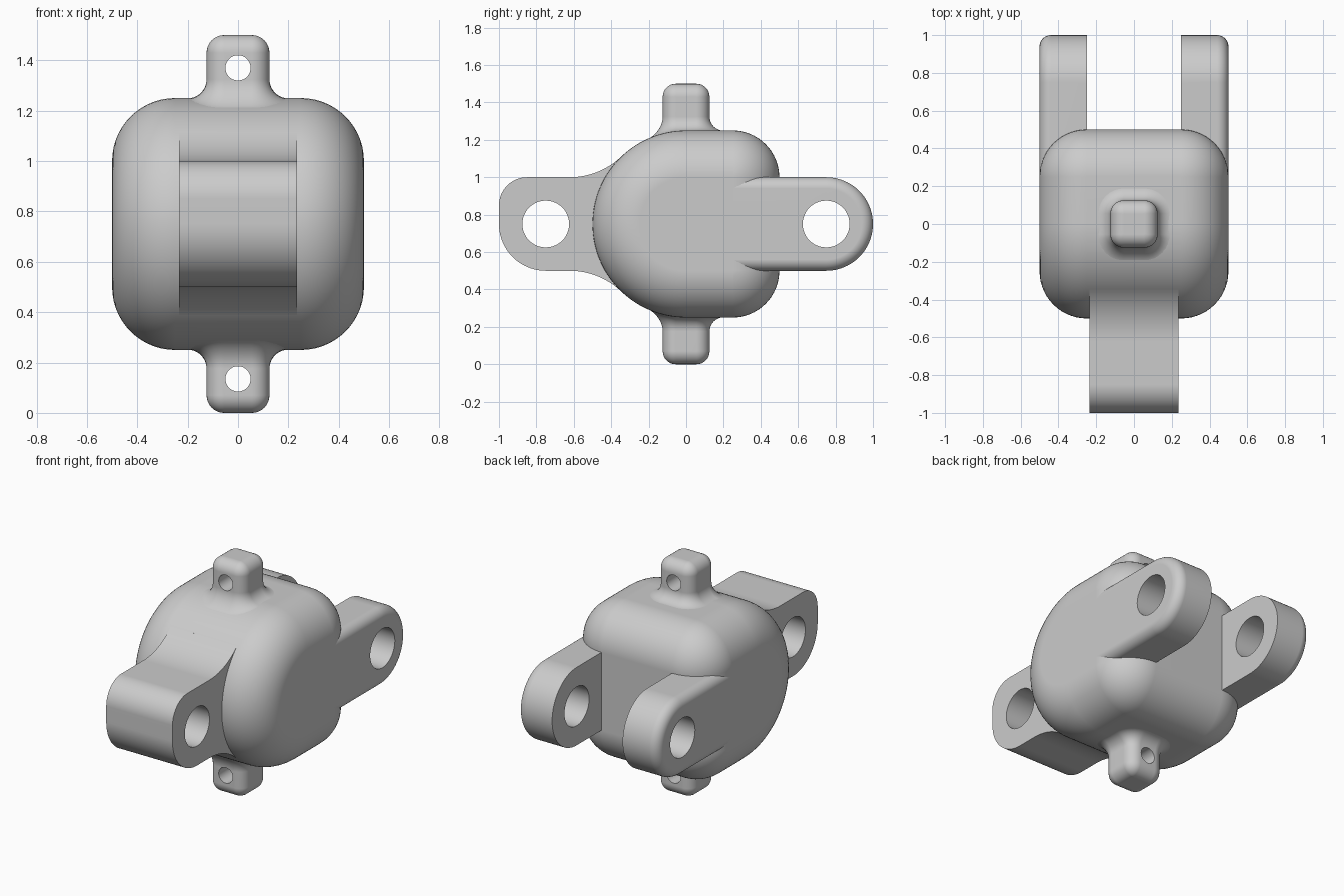
import bpy, bmesh
from math import sin, cos, sqrt, pi, radians

if "Cube" in bpy.data.objects:
    bpy.data.objects.remove(bpy.data.objects["Cube"], do_unlink=True)

grey = bpy.data.materials.new("plain grey")
grey.use_nodes = True
GREY = (0.6, 0.6, 0.6, 1)
grey.diffuse_color = GREY
grey.node_tree.nodes["Principled BSDF"].inputs["Base Color"].default_value = GREY

MID = 0.75      # height of the centre axis
STEPS = 14      # segments in each rounded edge


def arc(u, v, r, start, end, n=16):
    """Points of a flat arc, angles in degrees."""
    angles = [radians(start + (end - start) * i / n) for i in range(n + 1)]
    return [(u + r * cos(a), v + r * sin(a)) for a in angles]


def quarter(n=STEPS):
    return [pi / 2 * i / n for i in range(n + 1)]


def loft(name, rings):
    """Skin closed rings of equal length and cap both ends."""
    bm = bmesh.new()
    rows = [[bm.verts.new(p) for p in ring] for ring in rings]
    n = len(rows[0])
    for a, b in zip(rows, rows[1:]):
        for i in range(n):
            j = (i + 1) % n
            bm.faces.new((a[i], a[j], b[j], b[i]))
    bm.faces.new(rows[0][::-1])
    bm.faces.new(rows[-1])
    bmesh.ops.remove_doubles(bm, verts=bm.verts, dist=1e-5)
    bmesh.ops.recalc_face_normals(bm, faces=bm.faces)
    mesh = bpy.data.meshes.new(name)
    bm.to_mesh(mesh)
    bm.free()
    mesh.materials.append(grey)
    obj = bpy.data.objects.new(name, mesh)
    bpy.context.collection.objects.link(obj)
    return obj


def activate(obj):
    bpy.ops.object.select_all(action='DESELECT')
    obj.select_set(True)
    bpy.context.view_layer.objects.active = obj


def drill(obj, radius, centre, rotation):
    """Cut a round through hole, then drop the cutter."""
    bpy.ops.mesh.primitive_cylinder_add(vertices=48, radius=radius, depth=0.8,
                                        location=centre, rotation=rotation)
    cutter = bpy.context.object
    cutter.hide_render = True
    cutter.data.materials.append(grey)
    mod = obj.modifiers.new("hole", 'BOOLEAN')
    mod.operation = 'DIFFERENCE'
    mod.solver = 'EXACT'
    mod.object = cutter
    activate(obj)
    bpy.ops.object.modifier_apply(modifier=mod.name)
    bpy.data.objects.remove(cutter, do_unlink=True)


def finish(obj):
    activate(obj)
    bpy.ops.object.shade_smooth_by_angle(angle=radians(30))
    mod = obj.modifiers.new("even shading", 'WEIGHTED_NORMAL')
    mod.keep_sharp = True


# Body: half-round front, square back, all edges rolled by a quarter unit
def body_ring(x, r):
    outline = (arc(0, MID, 0.25 + r, 90, 270, 56)
               + arc(0.25, 0.5, r, 270, 360) + arc(0.25, 1, r, 0, 90))
    return [(x, y, z) for y, z in outline]


side = [(0.25 + 0.25 * sin(a), 0.25 * cos(a)) for a in quarter()]
finish(loft("body", [body_ring(-x, r) for x, r in reversed(side)]
            + [body_ring(x, r) for x, r in side]))


# Rear arms: round-ended plates with the outer edge softened
def arm_ring(x, inset):
    r = 0.25 - inset
    outline = [(0.25, MID - r)] + arc(0.75, MID, r, -90, 90, 40) + [(0.25, MID + r)]
    return [(x, y, z) for y, z in outline]


SOFT = 0.06
for name, s in (("left_arm", 1), ("right_arm", -1)):
    rings = [arm_ring(s * 0.25, 0)]
    for a in quarter(8):
        rings.append(arm_ring(s * (0.5 - SOFT + SOFT * sin(a)), SOFT * (1 - cos(a))))
    arm = loft(name, rings)
    drill(arm, 0.125, (s * 0.4, 0.75, MID), (0, pi / 2, 0))
    finish(arm)

# Front lug: rounded nose, flaring into the body above and below
FLARE = 0.4
flare_y = -sqrt((0.5 + FLARE) ** 2 - (0.25 + FLARE) ** 2)
meet = 46.2
outline = (arc(-0.75, MID, 0.25, 180, 270, 20)
           + arc(flare_y, 0.5 - FLARE, FLARE, 90, meet)
           + [(-0.1, 0.5), (-0.1, 1)]
           + arc(flare_y, 1 + FLARE, FLARE, -meet, -90)
           + arc(-0.85, 0.85, 0.15, 90, 180))
lug = loft("front_lug", [[(x, y, z) for y, z in outline] for x in (-0.235, 0.235)])
drill(lug, 0.125, (0, -0.75, MID), (0, pi / 2, 0))
finish(lug)


# Top and bottom tabs: rounded square posts with a fillet that follows the body
def tab_ring(half, height, follow, flip):
    r = max(half - 0.055, 0.005)
    c = half - r
    points = (arc(c, c, r, 0, 90, 8) + arc(-c, c, r, 90, 180, 8)
              + arc(-c, -c, r, 180, 270, 8) + arc(c, -c, r, 270, 360, 8))
    ring = []
    for x, y in points:
        drop = 0.5 - sqrt(0.25 - min(y, 0) ** 2)
        z = height - follow * drop
        ring.append((x, y, 2 * MID - z if flip else z))
    return ring


FILLET, CROWN = 0.075, 0.07
for name, flip in (("top_tab", False), ("bottom_tab", True)):
    rings = [tab_ring(0.125 + FILLET, 1.1, 0, flip)]
    for a in quarter(10):
        rings.append(tab_ring(0.125 + FILLET * (1 - sin(a)),
                              1.249 + FILLET * (1 - cos(a)), cos(a), flip))
    for a in quarter(8):
        rings.append(tab_ring(0.125 - CROWN * (1 - cos(a)),
                              1.5 - CROWN * (1 - sin(a)), 0, flip))
    tab = loft(name, rings)
    drill(tab, 0.05, (0, 0, 0.135 if flip else 1.37), (pi / 2, 0, 0))
    finish(tab)
